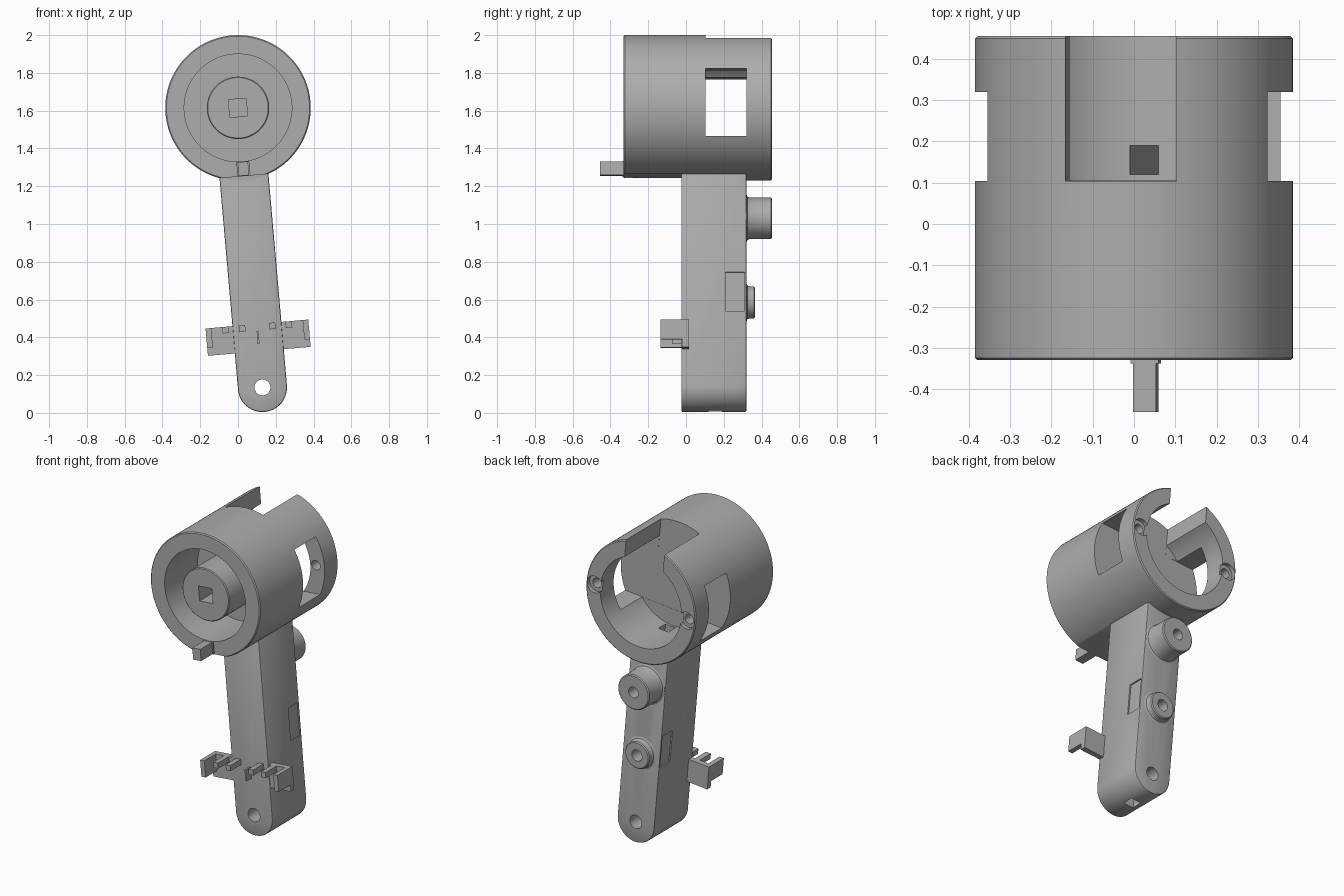
import bpy, bmesh, math
from mathutils import Matrix, Vector

cube = bpy.data.objects.get("Cube")
if cube:
    bpy.data.objects.remove(cube, do_unlink=True)

grey = bpy.data.materials.new("plain grey")
grey.use_nodes = True
GREY = (0.42, 0.42, 0.42, 1)
grey.diffuse_color = GREY
grey.node_tree.nodes["Principled BSDF"].inputs["Base Color"].default_value = GREY

parts = []


def finish(name, bm, part=True):
    bmesh.ops.recalc_face_normals(bm, faces=bm.faces)
    mesh = bpy.data.meshes.new(name)
    bm.to_mesh(mesh)
    bm.free()
    obj = bpy.data.objects.new(name, mesh)
    bpy.context.collection.objects.link(obj)
    if part:
        mesh.materials.append(grey)
        parts.append(obj)
    return obj


def box(name, xs, ys, zs, part=True):
    bm = bmesh.new()
    bmesh.ops.create_cube(bm, size=1)
    for v in bm.verts:
        v.co = [(a + b) / 2 + c * (b - a) for (a, b), c in zip((xs, ys, zs), v.co)]
    return finish(name, bm, part)


def lathe(name, profile, x=0, z=0, part=True, steps=96):
    """Revolve (radius, y) points about the y axis, then move to x, z."""
    bm = bmesh.new()
    verts = [bm.verts.new((r, y, 0)) for r, y in profile]
    edges = [bm.edges.new(pair) for pair in zip(verts, verts[1:])]
    bmesh.ops.spin(bm, geom=verts + edges, cent=(0, 0, 0), axis=(0, 1, 0),
                   angle=2 * math.pi, steps=steps)
    bmesh.ops.remove_doubles(bm, verts=bm.verts, dist=0.0002)
    bmesh.ops.translate(bm, verts=bm.verts, vec=(x, 0, z))
    return finish(name, bm, part)


def rod_cutter(r, y0, y1, x=0, z=0):
    return lathe("cutter", [(0, y0), (r, y0), (r, y1), (0, y1)], x, z, False, 40)


def box_cutter(xs, ys, zs):
    return box("cutter", xs, ys, zs, False)


def apply(obj, mod):
    bpy.context.view_layer.objects.active = obj
    bpy.ops.object.modifier_apply(modifier=mod.name)


def cut(obj, cutters):
    for c in cutters:
        mod = obj.modifiers.new("cut", 'BOOLEAN')
        mod.operation, mod.solver, mod.object = 'DIFFERENCE', 'EXACT', c
        apply(obj, mod)
        bpy.data.objects.remove(c, do_unlink=True)


# All parts are built upright around the barrel axis, then tilted together.
OUT, IN, HUB = 0.385, 0.285, 0.165
FRONT, BACK, FLOOR = -0.33, 0.455, 0.105
ARM_W, PIVOT = 0.13, -1.486
ARM_Y = (-0.025, 0.32)


def channel():
    return box_cutter((-0.035, 0.035), (0.12, 0.19), (-1.8, -0.2))


# Barrel: front well with a central hub, open chamber behind
barrel = lathe("barrel", [
    (0, FLOOR), (IN, FLOOR), (IN, BACK), (OUT - 0.006, BACK), (OUT, BACK - 0.006),
    (OUT, FRONT + 0.006), (OUT - 0.006, FRONT), (IN, FRONT), (IN, 0), (HUB, 0),
    (HUB, FRONT + 0.01), (HUB - 0.005, FRONT + 0.005), (0, FRONT + 0.005)], steps=128)
cutters = [
    box_cutter((-0.135, 0.135), (FLOOR - 0.001, 0.6), (0.1, 0.6)),       # top slot
    box_cutter((-0.6, 0.6), (FLOOR - 0.001, 0.32), (-0.18, 0.18)),       # side windows
    box_cutter((-0.3, 0.3), (-0.5, ARM_Y[0]), (-0.6, -0.363)),           # flat underside
    box_cutter((-0.047, 0.047), (-0.5, -0.2), (-0.047, 0.047)),          # drive socket
    channel()]
for side in (-1, 1):
    cutters.append(rod_cutter(0.03, 0.3, 0.6, side * 0.325))             # screw holes
    cutters.append(rod_cutter(0.053, 0.43, 0.6, side * 0.325))           # screw recesses
cut(barrel, cutters)

# Front stop tab with a flared root
box("stop_tab", (-0.028, 0.028), (-0.455, -0.3), (-0.36, -0.287))
box("stop_tab_root", (-0.034, 0.034), (-0.338, -0.3), (-0.361, -0.286))

# Arm: straight sides, round lower end
bm = bmesh.new()
outline = [(ARM_W, -0.34), (-ARM_W, -0.34)]
for i in range(33):
    a = math.pi + math.pi * i / 32
    outline.append((ARM_W * math.cos(a), PIVOT + ARM_W * math.sin(a)))
face = bm.faces.new([bm.verts.new((x, ARM_Y[0], z)) for x, z in outline])
new = bmesh.ops.extrude_face_region(bm, geom=[face])["geom"]
bmesh.ops.translate(bm, verts=[g for g in new if isinstance(g, bmesh.types.BMVert)],
                    vec=(0, ARM_Y[1] - ARM_Y[0], 0))
arm = finish("arm", bm)
bevel = arm.modifiers.new("bevel", 'BEVEL')
bevel.width, bevel.segments, bevel.limit_method = 0.008, 2, 'ANGLE'
apply(arm, bevel)
cutters = [rod_cutter(0.042, -0.2, 0.5, 0, PIVOT), channel()]
for side in (-1, 1):
    xs = sorted((side * (ARM_W - 0.008), side * 0.2))
    cutters.append(box_cutter(xs, (0.21, 0.31), (-1.09, -0.885)))        # side pockets
cut(arm, cutters)

# Rear bosses with flared roots and blind holes
for name, r, end, z, hole in (("upper_boss", 0.11, BACK, -0.587, 0.034),
                              ("lower_boss", 0.085, 0.365, -1.034, 0.036)):
    boss = lathe(name, [(0, 0.3), (r + 0.016, 0.3), (r + 0.016, 0.32), (r + 0.005, 0.325),
                        (r, 0.336), (r, end - 0.006), (r - 0.006, end), (0, end)], 0, z, steps=64)
    cut(boss, [rod_cutter(hole, 0.27, 0.6, 0, z)])
    cut(arm, [rod_cutter(hole, 0.27, 0.6, 0, z)])

# Cable bracket across the arm: wings, end plates, small pegs, centre fin
TOP, BOTTOM = -1.149, -1.294
for side, label in ((-1, "right"), (1, "left")):
    def span(a, b):
        return sorted((side * a, side * b))
    box(label + "_wing", span(0.12, 0.273), (-0.02, 0.015), (BOTTOM, TOP))
    box(label + "_end_plate", span(0.243, 0.273), (-0.135, 0), (-1.253, TOP))
    for n, u in (("inner", 0.08), ("outer", 0.168)):
        box(label + "_" + n + "_peg", span(u - 0.017, u + 0.017), (-0.13, 0), (-1.183, TOP))
box("centre_fin", (-0.005, 0.005), (-0.075, 0), (-1.255, -1.185))

# Tilt everything, raise it, and shade
place = Matrix.Translation(Vector((0, 0, 1.615))) @ Matrix.Rotation(math.radians(-5), 4, 'Y')
bpy.ops.object.select_all(action='DESELECT')
for obj in parts:
    obj.data.transform(place)
    obj.select_set(True)
bpy.context.view_layer.objects.active = barrel
bpy.ops.object.shade_smooth_by_angle(angle=math.radians(30))
